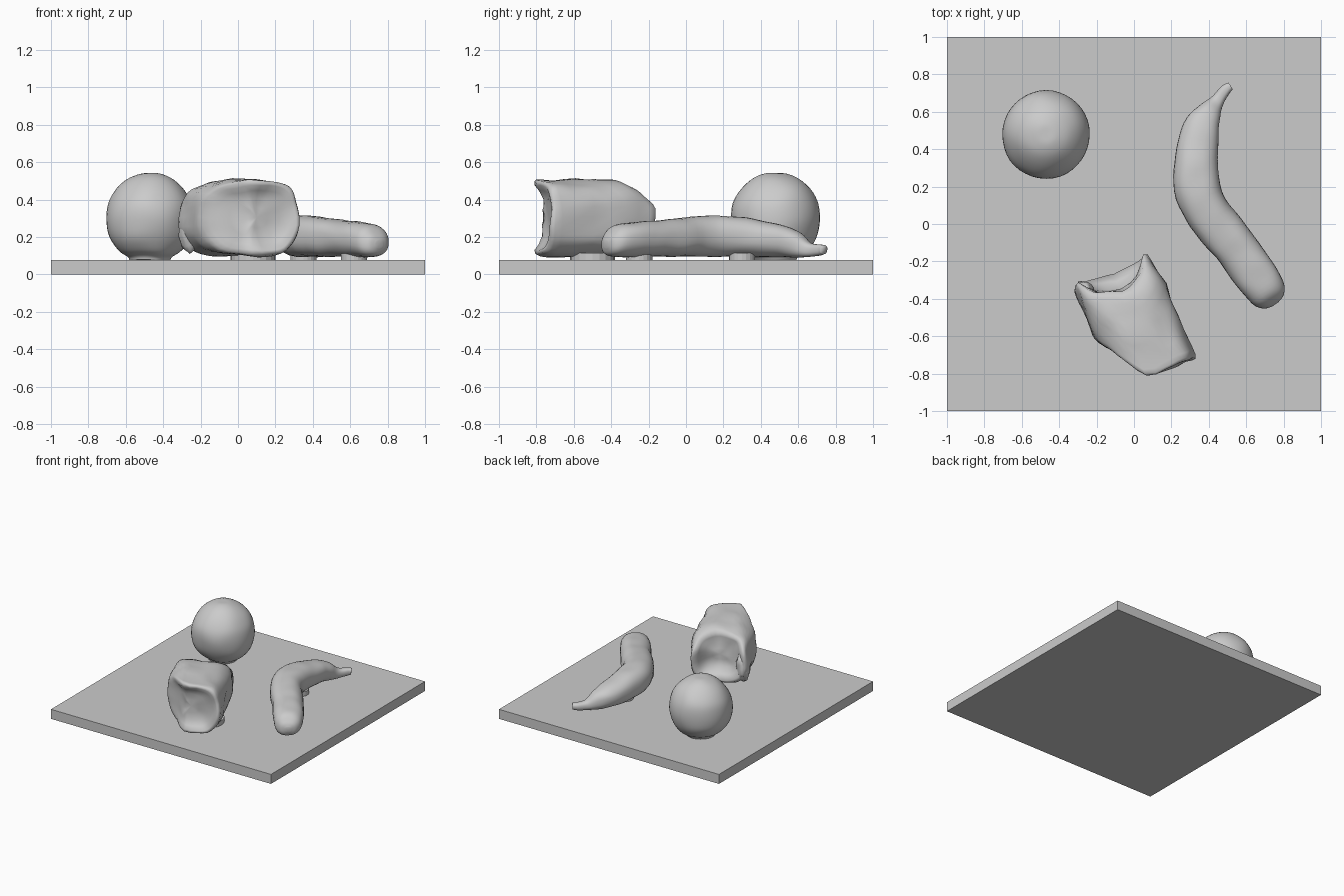
import bpy, bmesh, math
from mathutils import Vector, noise

if "Cube" in bpy.data.objects:
    bpy.data.objects.remove(bpy.data.objects["Cube"])

grey = bpy.data.materials.new("plain grey")
grey.diffuse_color = (0.6, 0.6, 0.6, 1)
grey.use_nodes = True
grey.node_tree.nodes["Principled BSDF"].inputs["Base Color"].default_value = grey.diffuse_color


def finish(bm, name, smooth=True):
    bmesh.ops.recalc_face_normals(bm, faces=bm.faces)
    mesh = bpy.data.meshes.new(name)
    bm.to_mesh(mesh)
    bm.free()
    mesh.materials.append(grey)
    for f in mesh.polygons:
        f.use_smooth = smooth
    ob = bpy.data.objects.new(name, mesh)
    bpy.context.collection.objects.link(ob)
    return ob


def loft(name, rings, lumps=0.0, scale=7.0):
    """Skin closed rings of points, cap both ends, add gentle lumps."""
    bm = bmesh.new()
    rows = [[bm.verts.new(p) for p in ring] for ring in rings]
    n = len(rows[0])
    for a, b in zip(rows, rows[1:]):
        for i in range(n):
            j = (i + 1) % n
            bm.faces.new((a[i], a[j], b[j], b[i]))
    for row in (rows[0], rows[-1]):
        mid = bm.verts.new(sum((v.co for v in row), Vector()) / n)
        for i in range(n):
            bm.faces.new((row[i], row[(i + 1) % n], mid))
    for v in bm.verts:
        v.co += noise.noise_vector(v.co * scale) * lumps
        v.co.z = max(v.co.z, 0.078)
    return finish(bm, name)


def spline(keys, steps):
    """Catmull-Rom interpolation through rows of numbers."""
    k = [keys[0]] + keys + [keys[-1]]
    out = []
    for i in range(1, len(k) - 2):
        for s in range(steps):
            t = s / steps
            out.append([0.5 * (2 * b + (c - a) * t + (2 * a - 5 * b + 4 * c - d) * t * t
                               + (3 * b - a - 3 * c + d) * t ** 3)
                        for a, b, c, d in zip(*k[i - 1:i + 3])])
    return out + [list(keys[-1])]


def spow(v, e):
    return math.copysign(abs(v) ** e, v)


# Square board
bm = bmesh.new()
bmesh.ops.create_cube(bm, size=1)
for v in bm.verts:
    v.co = (v.co.x * 2, v.co.y * 2, (v.co.z + 0.5) * 0.078)
finish(bm, "board", False)

# Round fruit: lathe profile of radius, height
profile = [(0.11, 0.078), (0.12, 0.097), (0.17, 0.13), (0.218, 0.20), (0.236, 0.29),
           (0.225, 0.38), (0.185, 0.455), (0.125, 0.51), (0.06, 0.538), (0.01, 0.542)]
rings = [[Vector((-0.47 + r * math.cos(a), 0.48 + r * math.sin(a), z))
          for a in (math.tau * i / 40 for i in range(40))] for r, z in spline(profile, 4)]
loft("round_fruit", rings, 0.008, 6)

# Curved fruit: x, y, half width, bottom, top along its length
path = [(0.755, -0.43, 0.02, 0.14, 0.18), (0.745, -0.415, 0.065, 0.108, 0.22),
        (0.715, -0.37, 0.10, 0.096, 0.262), (0.64, -0.26, 0.112, 0.095, 0.282),
        (0.53, -0.11, 0.118, 0.095, 0.295), (0.40, 0.05, 0.122, 0.095, 0.31),
        (0.337, 0.20, 0.124, 0.095, 0.317), (0.335, 0.36, 0.114, 0.095, 0.298),
        (0.36, 0.51, 0.097, 0.095, 0.265), (0.405, 0.60, 0.064, 0.095, 0.225),
        (0.45, 0.66, 0.037, 0.098, 0.175), (0.49, 0.715, 0.028, 0.10, 0.16),
        (0.515, 0.735, 0.022, 0.105, 0.155)]
line = spline(path, 5)
rings = []
for i, (x, y, w, lo, hi) in enumerate(line):
    a, b = line[max(i - 1, 0)], line[min(i + 1, len(line) - 1)]
    t = Vector((b[0] - a[0], b[1] - a[1], 0)).normalized()
    side = Vector((t.y, -t.x, 0))
    rings.append([Vector((x, y, (lo + hi) / 2 + (hi - lo) / 2 * spow(math.sin(q), 0.85)))
                  + side * w * spow(math.cos(q), 0.85)
                  for q in (math.tau * j / 28 for j in range(28))])
loft("curved_fruit", rings, 0.008, 8)

# Chunky loaf: rounded section along a slanted axis, hollowed ends
SIDE, AXIS = Vector((0.92, 0.4, 0)), Vector((-0.4, 0.92, 0))


def loaf_point(q, size, end, dent):
    p = -0.205 + 0.228 * size * spow(math.cos(q), 0.72)
    z = 0.303 + 0.205 * size * spow(math.sin(q), 0.72)
    front = -0.785 + 0.27 * max(0, (-0.24 - p) / 0.18) ** 1.2
    back = -0.17 - 0.13 * max(0, (z - 0.33) / 0.17) ** 2
    back -= 0.04 * max(0, 1 - abs(p + 0.2) / 0.2)
    d = front + (back - front) * end + dent
    return SIDE * p + AXIS * d + Vector((0, 0, z))


# size, position from front to back, dent along the axis
sections = [(0.25, 0, 0.05), (0.5, 0, 0.05), (0.72, 0, 0.03), (0.86, 0, 0.005), (0.95, 0, 0.005),
            (0.99, 0.04, 0), (1, 0.1, 0), (1, 0.25, 0), (1, 0.4, 0), (1, 0.55, 0), (1, 0.7, 0),
            (0.99, 0.82, 0), (0.97, 0.92, 0), (0.92, 0.98, 0), (0.84, 1, 0),
            (0.7, 1, -0.035), (0.5, 1, -0.07), (0.25, 1, -0.08)]
rings = [[loaf_point(math.tau * j / 44, *s) for j in range(44)] for s in sections]
loft("loaf", rings, 0.018, 8)

# Torn crust lump on the back corner of the loaf
bm = bmesh.new()
bmesh.ops.create_icosphere(bm, subdivisions=3, radius=1)
for v in bm.verts:
    v.co *= 1 + 0.25 * noise.noise(v.co * 2)
    v.co = SIDE * (v.co.x * 0.05 - 0.385) + AXIS * (v.co.y * 0.065 - 0.235) \
        + Vector((0, 0, 0.245 + v.co.z * 0.125))
finish(bm, "crust_lump")

# Small contact pads under the loaf and the curved fruit
for name, x, y, r in (("loaf_pad", 0.08, -0.5, 0.12), ("fruit_pad_front", 0.62, -0.25, 0.07),
                      ("fruit_pad_back", 0.35, 0.3, 0.07)):
    bm = bmesh.new()
    bmesh.ops.create_cone(bm, cap_ends=True, segments=20, radius1=r, radius2=r, depth=0.04)
    bmesh.ops.translate(bm, verts=bm.verts, vec=(x, y, 0.095))
    finish(bm, name, False)
